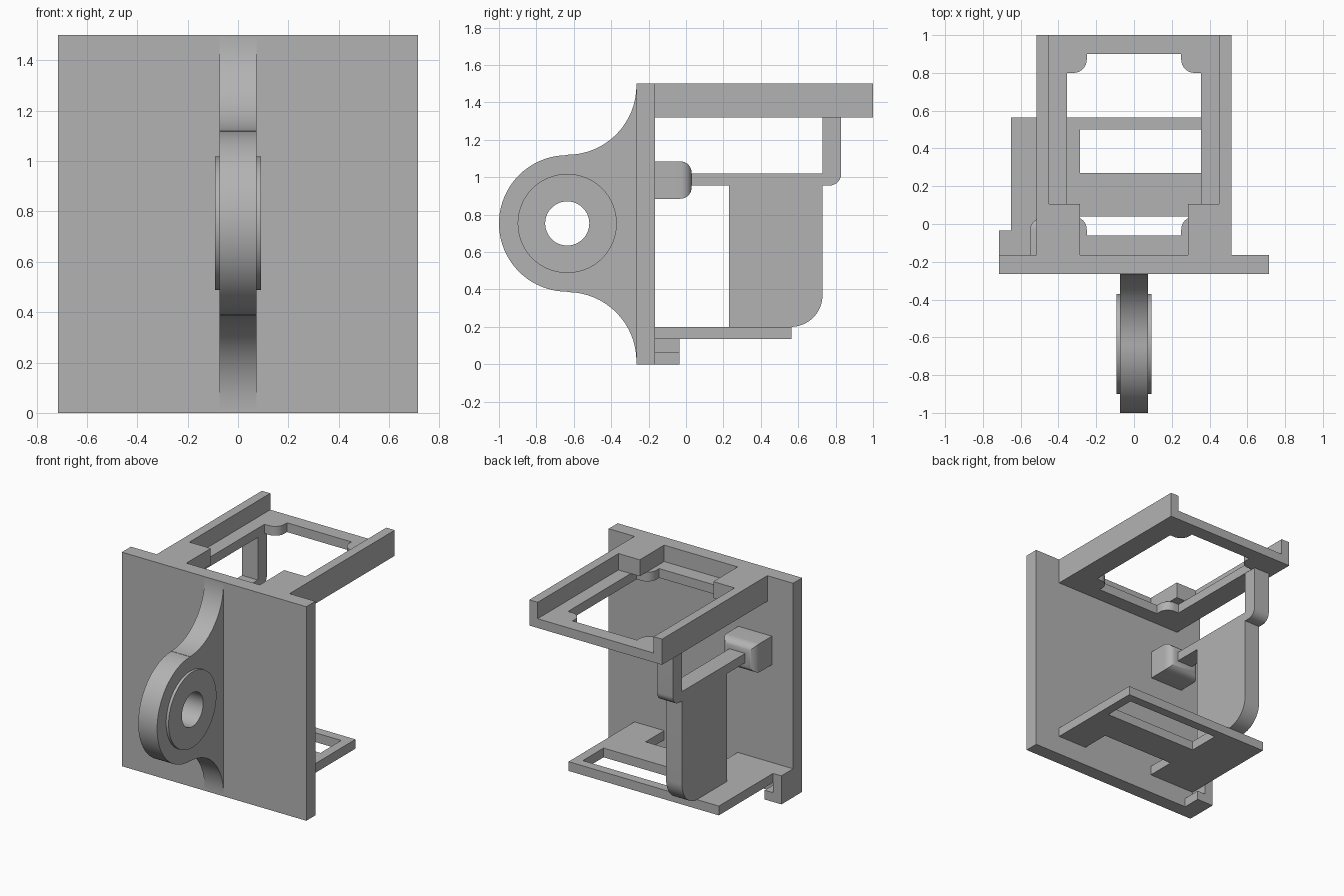
import bpy, bmesh, math
from mathutils import Vector

if "Cube" in bpy.data.objects:
    bpy.data.objects.remove(bpy.data.objects["Cube"])

GREY = (0.45, 0.45, 0.45, 1)
mat = bpy.data.materials.new("plain grey")
mat.use_nodes = True
mat.diffuse_color = GREY
mat.node_tree.nodes["Principled BSDF"].inputs["Base Color"].default_value = GREY


def prism(name, pts, lo, hi, axis="z"):
    """Extrude a profile along z (points are x, y) or along x (points are y, z)."""
    bm = bmesh.new()
    place = (lambda a, b: (a, b, lo)) if axis == "z" else (lambda a, b: (lo, a, b))
    face = bm.faces.new([bm.verts.new(place(a, b)) for a, b in pts])
    out = bmesh.ops.extrude_face_region(bm, geom=[face])
    step = Vector((0, 0, hi - lo)) if axis == "z" else Vector((hi - lo, 0, 0))
    bmesh.ops.translate(bm, vec=step, verts=[v for v in out["geom"] if isinstance(v, bmesh.types.BMVert)])
    bmesh.ops.recalc_face_normals(bm, faces=bm.faces)
    mesh = bpy.data.meshes.new(name)
    bm.to_mesh(mesh)
    bm.free()
    mesh.materials.append(mat)
    ob = bpy.data.objects.new(name, mesh)
    bpy.context.collection.objects.link(ob)
    return ob


def rect(x0, x1, y0, y1):
    return [(x0, y0), (x1, y0), (x1, y1), (x0, y1)]


def box(name, x0, x1, y0, y1, z0, z1):
    return prism(name, rect(x0, x1, y0, y1), z0, z1)


def arc(cx, cy, r, a0, a1, n=16):
    angles = [math.radians(a0 + (a1 - a0) * i / n) for i in range(n + 1)]
    return [(cx + r * math.cos(a), cy + r * math.sin(a)) for a in angles]


def cut(ob, cutter):
    mod = ob.modifiers.new("cut", "BOOLEAN")
    mod.operation = "DIFFERENCE"
    mod.solver = "EXACT"
    mod.object = cutter
    bpy.context.view_layer.objects.active = ob
    bpy.ops.object.modifier_apply(modifier=mod.name)
    bpy.data.objects.remove(cutter)


def smooth(ob):
    bpy.ops.object.select_all(action="DESELECT")
    ob.select_set(True)
    bpy.context.view_layer.objects.active = ob
    bpy.ops.object.shade_smooth_by_angle(angle=math.radians(30))


PLATE = -0.165   # rear face of the mounting plate
FRONT = -0.265

# Mounting plate
box("mounting_plate", -0.715, 0.715, FRONT, PLATE, 0, 1.5)

# Pivot lug with flared roots, raised boss and through hole
py, pz = -0.635, 0.753
lug_profile = (arc(py, 1.49, 0.37, 0, -90)
               + arc(py, pz, 0.365, 90, 270, 40)
               + arc(py, 0.016, 0.37, 90, 0))
lug = prism("pivot_lug", [(FRONT, 1.5)] + lug_profile + [(FRONT, 0)], -0.073, 0.073, "x")
boss = [prism("pivot_boss_" + side, arc(py, pz, 0.265, 0, 354.375, 63), lo, hi, "x")
        for side, lo, hi in (("right", -0.092, -0.073), ("left", 0.073, 0.092))]
for ob in [lug] + boss:
    cut(ob, prism("bore", arc(py, pz, 0.118, 0, 352.5, 47), -0.2, 0.2, "x"))
    smooth(ob)

# Upper tray: floor with a window whose corners are rounded inwards
tray = box("upper_tray_floor", -0.515, 0.515, PLATE, 1, 1.32, 1.385)
quarter = [(0.355, 0.8)] + arc(0.32, 0.87, 0.07, 270, 180, 8) + [(0.25, 0.9)]
mid = 0.42
top_left = quarter
top_right = [(-x, y) for x, y in reversed(quarter)]
low_right = [(-x, 2 * mid - y) for x, y in quarter]
low_left = [(x, 2 * mid - y) for x, y in reversed(quarter)]
cut(tray, prism("window", top_left + top_right + low_right + low_left, 1.2, 1.6))
smooth(tray)
for side, s in (("left", 1), ("right", -1)):
    x0, x1 = sorted((s * 0.45, s * 0.515))
    box("upper_tray_wall_" + side, x0, x1, 0.105, 1, 1.385, 1.5)
    x0, x1 = sorted((s * 0.285, s * 0.515))
    box("upper_tray_pad_" + side, x0, x1, PLATE, 0.105, 1.385, 1.5)

# Lower shelf with a rear slot and an opening against the plate
shelf = box("lower_shelf", -0.65, 0.515, PLATE, 0.565, 0.135, 0.2)
cut(shelf, box("slot", -0.285, 0.45, 0.27, 0.5, 0, 0.4))
cut(shelf, box("opening", -0.285, 0.285, PLATE - 0.05, 0.04, 0, 0.4))

# Corner bracket beside the shelf
box("bracket_wall", -0.715, -0.65, PLATE, -0.035, 0, 0.2)
box("bracket_foot", -0.65, -0.585, PLATE, -0.035, 0, 0.065)

# Side arm: rail, hanging panel and rear hook in one profile
arm_profile = ([(0.0, 0.955), (0.23, 0.955), (0.23, 0.2)]
               + arc(0.56, 0.37, 0.17, -90, 0)
               + [(0.73, 0.955)]
               + arc(0.765, 1.02, 0.065, -90, 0, 10)
               + [(0.83, 1.32), (0.73, 1.32), (0.73, 1.02), (0.0, 1.02)])
smooth(prism("side_arm", arm_profile, -0.48, -0.357, "x"))

# Rounded block joining the arm to the plate
block = box("arm_block", -0.55, -0.29, PLATE, 0.03, 0.885, 1.085)
bm = bmesh.new()
bm.from_mesh(block.data)
rim = [e for e in bm.edges if all(v.co.y > 0 for v in e.verts)]
bmesh.ops.bevel(bm, geom=rim, offset=0.06, segments=8, profile=0.5, affect="EDGES")
bm.to_mesh(block.data)
bm.free()
smooth(block)
